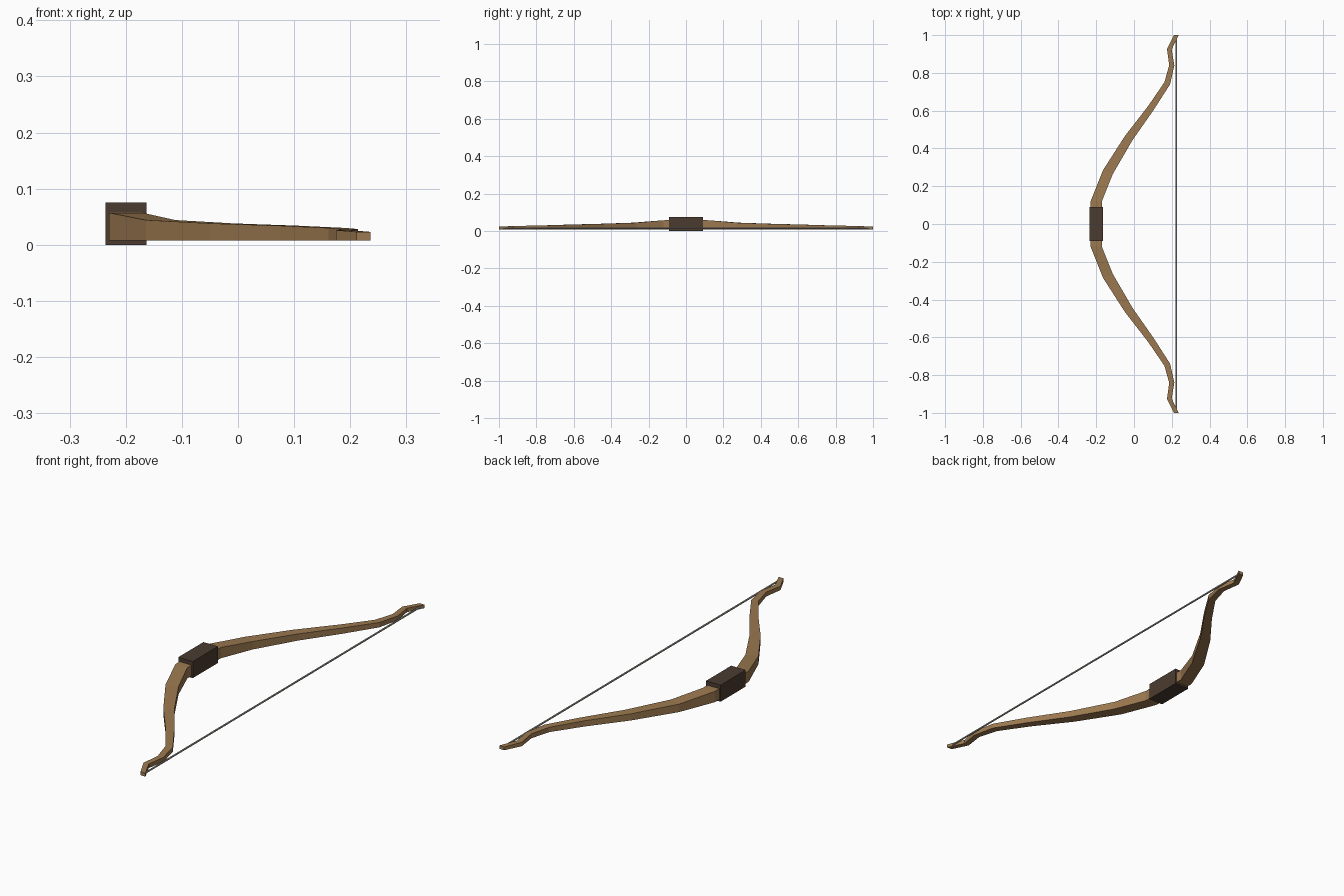
import bpy, bmesh
from mathutils import Vector

if "Cube" in bpy.data.objects:
    bpy.data.objects.remove(bpy.data.objects["Cube"])


def material(name, rgb):
    m = bpy.data.materials.new(name)
    m.diffuse_color = (*rgb, 1)
    m.use_nodes = True
    m.node_tree.nodes["Principled BSDF"].inputs["Base Color"].default_value = m.diffuse_color
    return m


wood = material("wood", (0.33, 0.19, 0.08))
leather = material("dark_leather", (0.07, 0.045, 0.03))
cord = material("cord", (0.45, 0.43, 0.38))


def finish(ob, name, mat):
    ob.name = ob.data.name = name
    ob.data.materials.append(mat)
    return ob


# Bow limbs: rectangular sections swept along a recurve path (x, y, width, top z)
stations = [(-0.20, 0.0, 0.060, 0.058), (-0.20, 0.12, 0.060, 0.057),
            (-0.138, 0.275, 0.056, 0.044), (-0.028, 0.455, 0.046, 0.038),
            (0.09, 0.615, 0.036, 0.034), (0.176, 0.745, 0.032, 0.030),
            (0.200, 0.84, 0.027, 0.028), (0.187, 0.925, 0.025, 0.026),
            (0.2235, 1.0, 0.025, 0.023)]
BOTTOM = 0.008
bm = bmesh.new()
rings = []
for i, (x, y, w, top) in enumerate(stations):
    side = Vector((1, 0))
    if 1 < i < len(stations) - 1:
        a, b = Vector(stations[i - 1][:2]), Vector(stations[i + 1][:2])
        t = (b - a).normalized()
        side = Vector((t.y, -t.x * 0.7)).normalized()
    rings.append([bm.verts.new((x + side.x * w / 2 * s, y + side.y * w / 2 * s, z))
                  for s, z in ((-1, BOTTOM), (1, BOTTOM), (1, top), (-1, top))])
for r0, r1 in zip(rings, rings[1:]):
    for j in range(4):
        k = (j + 1) % 4
        bm.faces.new((r0[j], r0[k], r1[k], r1[j]))
bm.faces.new(rings[-1])
bmesh.ops.recalc_face_normals(bm, faces=bm.faces)
mesh = bpy.data.meshes.new("bow_limbs")
bm.to_mesh(mesh)
bm.free()
limbs = bpy.data.objects.new("bow_limbs", mesh)
bpy.context.collection.objects.link(limbs)
finish(limbs, "bow_limbs", wood)
mirror = limbs.modifiers.new("mirror", 'MIRROR')
mirror.use_axis = (False, True, False)

# Grip block around the middle
bpy.ops.mesh.primitive_cube_add(size=1, location=(-0.2, 0, 0.0375))
grip = bpy.context.object
grip.scale = (0.073, 0.18, 0.075)
finish(grip, "grip", leather)

# String between the tips
bpy.ops.mesh.primitive_cylinder_add(vertices=8, radius=0.004, depth=2,
                                    location=(0.224, 0, 0.0155),
                                    rotation=(1.570796, 0, 0))
finish(bpy.context.object, "bow_string", cord)
